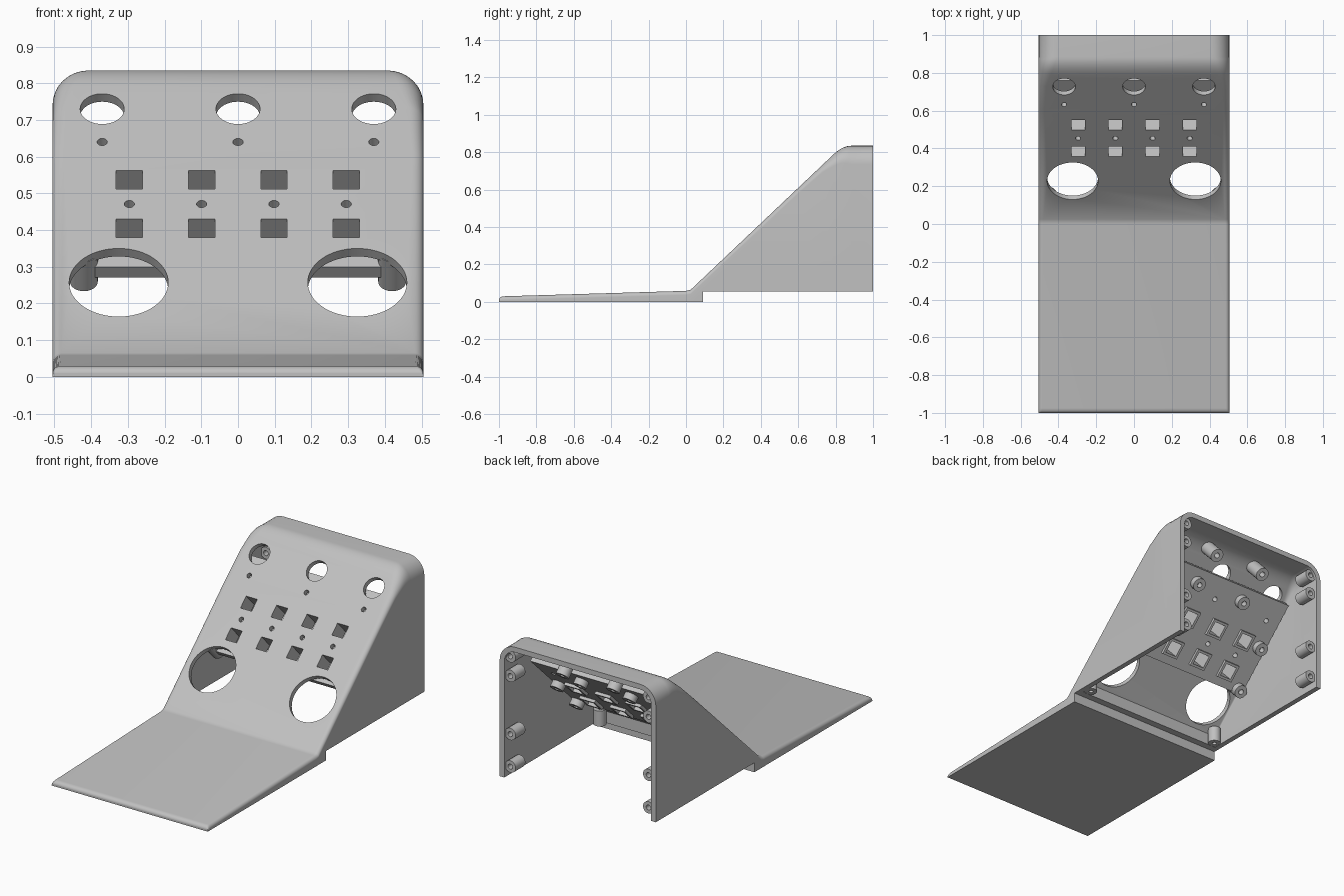
import bpy, bmesh, math
from mathutils import Matrix, Vector

cube = bpy.data.objects.get("Cube")
if cube:
    bpy.data.objects.remove(cube)

grey = bpy.data.materials.new("plain grey")
grey.use_nodes = True
grey.diffuse_color = (0.53, 0.53, 0.53, 1)
grey.node_tree.nodes["Principled BSDF"].inputs["Base Color"].default_value = grey.diffuse_color

SLOPE = 0.948
TILT = math.atan(SLOPE)
INWARD = Vector((0, math.sin(TILT), -math.cos(TILT)))
DOWN = Vector((0, -math.cos(TILT), -math.sin(TILT)))


def make(name, bm):
    bmesh.ops.recalc_face_normals(bm, faces=bm.faces)
    mesh = bpy.data.meshes.new(name)
    bm.to_mesh(mesh)
    bm.free()
    mesh.materials.append(grey)
    ob = bpy.data.objects.new(name, mesh)
    bpy.context.collection.objects.link(ob)
    return ob


def cut(ob, cutter):
    """Subtract cutter from ob and discard it."""
    mod = ob.modifiers.new("cut", 'BOOLEAN')
    mod.operation, mod.solver, mod.object = 'DIFFERENCE', 'EXACT', cutter
    graph = bpy.context.evaluated_depsgraph_get()
    mesh = bpy.data.meshes.new_from_object(ob.evaluated_get(graph))
    ob.modifiers.clear()
    ob.data = mesh
    bpy.data.objects.remove(cutter)


def panel(x, z, depth=0.0):
    """Frame on the sloped panel: local z points inward, y points downhill."""
    pos = Vector((x, (z - 0.041) / SLOPE, z)) + INWARD * depth
    return Matrix.Translation(pos) @ Matrix((Vector((1, 0, 0)), DOWN, INWARD)).transposed().to_4x4()


def add_box(bm, matrix, size):
    bmesh.ops.create_cube(bm, size=1, matrix=matrix @ Matrix.Diagonal((*size, 1)))


def add_rod(bm, matrix, r, length, n=32):
    bmesh.ops.create_cone(bm, cap_ends=True, segments=n, radius1=r, radius2=r,
                          depth=length, matrix=matrix)


def tube(name, matrix, r_out, r_in, length, n=24, turn=0.0):
    """Hollow post starting at the frame origin and running along its z."""
    bm = bmesh.new()
    loops = [[bm.verts.new(matrix @ Vector((r * math.cos(a), r * math.sin(a), h)))
              for a in (turn + 2 * math.pi * i / n for i in range(n))]
             for r, h in ((r_out, 0), (r_out, length), (r_in, length), (r_in, 0))]
    for k in range(4):
        a, b = loops[k], loops[(k + 1) % 4]
        for i in range(n):
            j = (i + 1) % n
            bm.faces.new((a[i], a[j], b[j], b[i]))
    return make(name, bm)


def loft(name, stations, half, bottom):
    """Skin rounded-top cross-sections given as (y, top height, corner radius)."""
    bm = bmesh.new()
    rings = []
    for y, top, r in stations:
        right = [(half, bottom)]
        for i in range(9):
            a = math.radians(90 * i / 8)
            right.append((half - r + r * math.cos(a), top - r + r * math.sin(a)))
        outline = right + [(-x, z) for x, z in reversed(right)]
        rings.append([bm.verts.new((x, y, z)) for x, z in outline])
    n = len(rings[0])
    for a, b in zip(rings, rings[1:]):
        for i in range(n):
            j = (i + 1) % n
            bm.faces.new((a[i], a[j], b[j], b[i]))
    bm.faces.new(rings[0])
    bm.faces.new(rings[-1])
    return make(name, bm)


def brow(start, corner, end, r0, r1):
    """Stations for the curved edge between the slope and the flat top."""
    out = []
    for i in range(9):
        t = i / 8
        p = Vector(start).lerp(Vector(corner), t).lerp(Vector(corner).lerp(Vector(end), t), t)
        out.append((p.x, p.y, r0 + (r1 - r0) * t))
    return out


# Outer shell with the flat front plate
shell = loft("shell", [(-1, 0.012, 0.008), (-0.996, 0.021, 0.014), (-0.988, 0.027, 0.018),
                       (-0.975, 0.03, 0.02), (0.0, 0.059, 0.022), (0.025, 0.065, 0.023),
                       (0.6, 0.041 + SLOPE * 0.6, 0.03), (0.73, 0.041 + SLOPE * 0.73, 0.04)]
             + brow((0.79, 0.79), (0.838, 0.835), (0.885, 0.835), 0.065, 0.1)
             + [(1, 0.835, 0.1)], 0.505, 0)

# Step under the housing, then the hollow inside
bm = bmesh.new()
add_box(bm, Matrix.Translation((0, 0.59, -0.045)), (2, 1, 0.2))
cut(shell, make("step_cutter", bm))
cut(shell, loft("cavity_cutter", [(0.13, 0.123, 0.008), (0.7, SLOPE * 0.7, 0.012)]
                + brow((0.8, SLOPE * 0.8), (0.849, 0.805), (0.895, 0.805), 0.04, 0.07)
                + [(1.1, 0.805, 0.07)], 0.475, -0.1))

COLUMNS = [-0.296, -0.099, 0.098, 0.295]
ROWS = [0.405, 0.537]
TOP_X = [-0.37, 0, 0.37]


def small_openings():
    """Button windows and indicator holes."""
    bm = bmesh.new()
    for x in COLUMNS:
        for z in ROWS:
            add_box(bm, panel(x, z), (0.072, 0.072, 0.4))
        add_rod(bm, panel(x, 0.471), 0.014, 0.4, 16)
    for x in TOP_X:
        add_rod(bm, panel(x, 0.64), 0.014, 0.4, 16)
    return make("opening_cutter", bm)


cut(shell, small_openings())
bm = bmesh.new()
for x in TOP_X:
    add_rod(bm, panel(x, 0.73), 0.06, 0.12, 48)
for x in (-0.325, 0.325):
    add_rod(bm, panel(x, 0.257), 0.135, 0.12, 64)
cut(shell, make("round_cutter", bm))

# Board carried behind the sloped panel
bm = bmesh.new()
low, high = Vector((0, 0.351, 0.299)), Vector((0, 0.76, 0.689))
middle = (low + high) / 2 + INWARD * 0.02
frame = panel(0, 0.5)
frame.translation = middle
add_box(bm, frame, (0.91, (high - low).length, 0.04))
board = make("inner_board", bm)
cut(board, small_openings())

parts = [shell, board]

# Window frames around the buttons
for x in COLUMNS:
    for z in ROWS:
        parts.append(tube("button_frame", panel(x, z, 0.02), 0.05 * math.sqrt(2),
                          0.036 * math.sqrt(2), 0.09, 4, math.pi / 4))

for side in (-1, 1):
    # Board standoffs and the long upper posts
    for x, z in ((0.42, 0.354), (0.41, 0.534), (0.16, 0.672)):
        parts.append(tube("board_standoff", panel(side * x, z, 0.02), 0.038, 0.015, 0.11))
    parts.append(tube("upper_post", panel(side * 0.163, 0.805, 0.02), 0.038, 0.015, 0.13))
    # Screw bosses along the rear opening
    for z in (0.765, 0.65, 0.31, 0.12):
        m = Matrix.Translation((side * 0.447, 0.985, z)) @ Matrix.Rotation(math.pi / 2, 4, 'X')
        parts.append(tube("rear_boss", m, 0.035, 0.015, 0.09))
    # Front corner screw posts
    parts.append(tube("front_post", Matrix.Translation((side * 0.445, 0.16, 0.056)),
                      0.035, 0.012, 0.09))

# Smooth shading with crisp edges
for ob in bpy.context.view_layer.objects:
    ob.select_set(ob in parts)
bpy.context.view_layer.objects.active = shell
bpy.ops.object.shade_smooth_by_angle(angle=math.radians(30))
